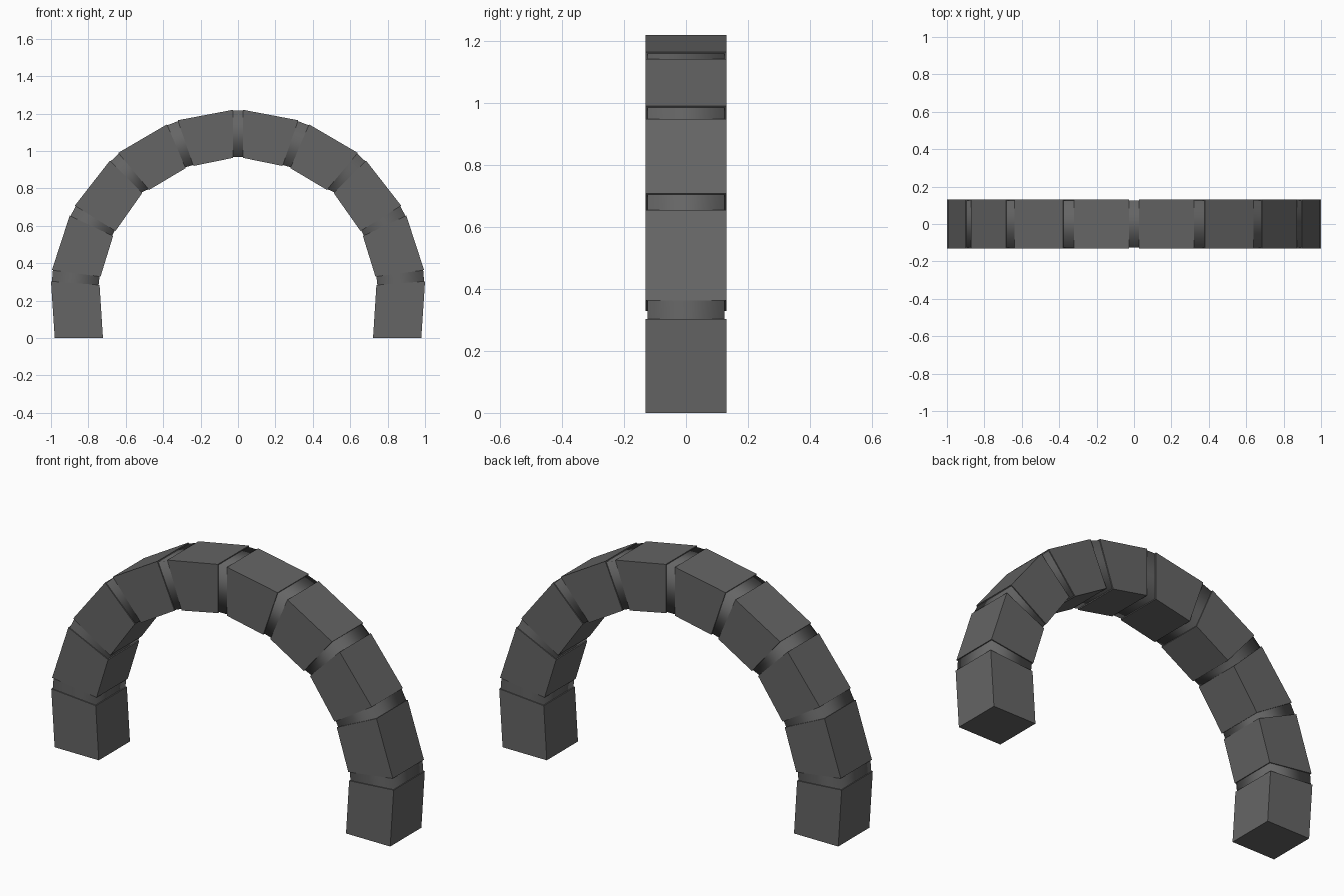
import bpy
import bmesh
from mathutils import Vector

if "Cube" in bpy.data.objects:
    bpy.data.objects.remove(bpy.data.objects["Cube"])

DEPTH = 0.13    # half depth of the stones
INSET = 0.005   # how far the mortar sits back

# Right-hand stones, foot to crown: lower inner, lower outer, upper outer, upper inner (x, z)
STONES = [
    [(0.722, 0.0), (0.98, 0.0), (1.0, 0.303), (0.74, 0.283)],
    [(0.735, 0.328), (0.995, 0.363), (0.90, 0.654), (0.668, 0.545)],
    [(0.655, 0.572), (0.872, 0.708), (0.685, 0.948), (0.512, 0.775)],
    [(0.475, 0.792), (0.64, 0.99), (0.38, 1.142), (0.28, 0.908)],
    [(0.238, 0.92), (0.322, 1.164), (0.027, 1.22), (0.027, 0.963)],
]

# Dark grey stone
dark = bpy.data.materials.new("dark_stone")
dark.diffuse_color = (0.13, 0.13, 0.13, 1)
dark.use_nodes = True
dark.node_tree.nodes["Principled BSDF"].inputs["Base Color"].default_value = dark.diffuse_color


def prism(name, profile, half_depth, sleeve=False):
    """Extrude an x-z profile along y; a sleeve is smooth and open towards the stones."""
    bm = bmesh.new()
    near = [bm.verts.new((x, -half_depth, z)) for x, z in profile]
    far = [bm.verts.new((x, half_depth, z)) for x, z in profile]
    bm.faces.new(near)
    bm.faces.new(far[::-1])
    for i in range(4):
        if sleeve and i % 2 == 0:
            continue
        j = (i + 1) % 4
        bm.faces.new([near[i], far[i], far[j], near[j]])
    bmesh.ops.recalc_face_normals(bm, faces=bm.faces)
    # an open sleeve must face away from its own middle
    bm.normal_update()
    middle = sum((v.co for v in bm.verts), Vector()) / 8
    wrong = [f for f in bm.faces
             if f.normal.dot(f.calc_center_median() - middle) < 0]
    if wrong:
        bmesh.ops.reverse_faces(bm, faces=wrong)
    for f in bm.faces:
        f.smooth = sleeve
    mesh = bpy.data.meshes.new(name)
    bm.to_mesh(mesh)
    bm.free()
    mesh.materials.append(dark)
    obj = bpy.data.objects.new(name, mesh)
    bpy.context.collection.objects.link(obj)
    return obj


def mirrored(profile):
    return [(-x, z) for x, z in profile]


def mortar_profile(below, above):
    """Fill the gap between two stones, pulled back from inner and outer faces."""
    i0, o0 = Vector(below[3]), Vector(below[2])
    i1, o1 = Vector(above[0]), Vector(above[1])
    d0, d1 = (o0 - i0).normalized() * INSET, (o1 - i1).normalized() * INSET
    return [tuple(p) for p in (i0 + d0, o0 - d0, o1 - d1, i1 + d1)]


# Stones on both sides
for n, stone in enumerate(STONES, 1):
    prism(f"right_stone_{n}", stone, DEPTH)
    prism(f"left_stone_{n}", mirrored(stone), DEPTH)

# Recessed, softly shaded mortar joints
for n, (a, b) in enumerate(zip(STONES, STONES[1:]), 1):
    joint = mortar_profile(a, b)
    prism(f"right_mortar_{n}", joint, DEPTH - INSET, True)
    prism(f"left_mortar_{n}", mirrored(joint), DEPTH - INSET, True)

# Mortar at the crown
crown = STONES[-1]
left = mirrored(crown)
prism("crown_mortar", mortar_profile(crown, [left[3], left[2]]), DEPTH - INSET, True)
